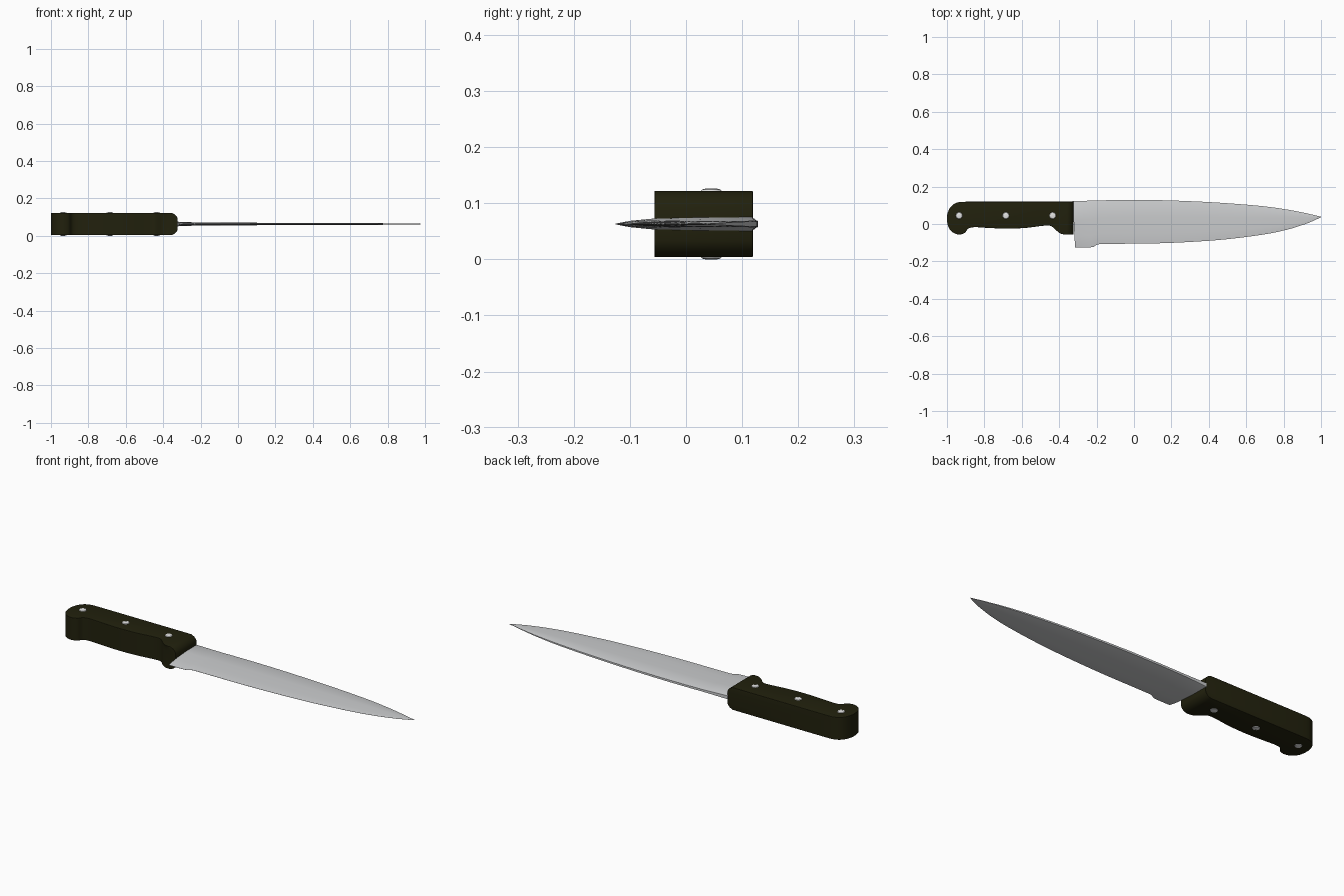
import bpy, bmesh, math

if "Cube" in bpy.data.objects:
    bpy.data.objects.remove(bpy.data.objects["Cube"])

ZC = 0.063  # middle plane of the knife


def material(name, rgb):
    m = bpy.data.materials.new(name)
    m.diffuse_color = (*rgb, 1)
    m.use_nodes = True
    m.node_tree.nodes["Principled BSDF"].inputs["Base Color"].default_value = m.diffuse_color
    return m


wood = material("dark_handle", (0.0155, 0.015, 0.004))
steel = material("blade_steel", (0.60, 0.61, 0.62))
rivet_steel = material("rivet_steel", (0.78, 0.78, 0.78))


def smooth_path(pts, n=5):
    """Catmull-Rom curve through open 2D points."""
    out = []
    for i in range(len(pts) - 1):
        p0, p1 = pts[max(i - 1, 0)], pts[i]
        p2, p3 = pts[i + 1], pts[min(i + 2, len(pts) - 1)]
        for k in range(n):
            t = k / n
            out.append(tuple(0.5 * (2 * b + (c - a) * t + (2 * a - 5 * b + 4 * c - d) * t * t
                                    + (3 * b - a - 3 * c + d) * t ** 3)
                             for a, b, c, d in zip(p0, p1, p2, p3)))
    return out + [pts[-1]]


def interp(table, x):
    for (x0, v0), (x1, v1) in zip(table, table[1:]):
        if x <= x1:
            return v0 + (v1 - v0) * max(0, (x - x0) / (x1 - x0))
    return table[-1][1]


def loft(name, rings, mat, bevel=0, angle=30):
    """Skin closed rings, cap both ends, optionally round the sharp edges."""
    bm = bmesh.new()
    rows = [[bm.verts.new(p) for p in r] for r in rings]
    n = len(rows[0])
    for a, b in zip(rows, rows[1:]):
        for i in range(n):
            j = (i + 1) % n
            bm.faces.new((a[i], a[j], b[j], b[i]))
    bm.faces.new(rows[0])
    bm.faces.new(rows[-1])
    bmesh.ops.recalc_face_normals(bm, faces=bm.faces)
    if bevel:
        sharp = [e for e in bm.edges if e.calc_face_angle(0) > math.radians(50)]
        bmesh.ops.bevel(bm, geom=sharp, offset=bevel, segments=3, profile=0.5,
                        affect='EDGES', clamp_overlap=True)
    me = bpy.data.meshes.new(name)
    bm.to_mesh(me)
    bm.free()
    ob = bpy.data.objects.new(name, me)
    bpy.context.collection.objects.link(ob)
    me.materials.append(mat)
    bpy.ops.object.select_all(action='DESELECT')
    ob.select_set(True)
    bpy.context.view_layer.objects.active = ob
    bpy.ops.object.shade_smooth_by_angle(angle=math.radians(angle))
    return ob


# Handle: side profile stacked through the thickness, front end tapering to the blade
FRONT = -0.323
profile = smooth_path([
    (-0.90, 0.119), (-0.945, 0.115), (-0.978, 0.094), (-0.996, 0.06), (-1.0, 0.025),
    (-0.993, -0.015), (-0.97, -0.044), (-0.937, -0.056), (-0.905, -0.048),
    (-0.885, -0.024), (-0.85, -0.017), (-0.78, -0.021), (-0.68, -0.025),
    (-0.58, -0.021), (-0.50, -0.011), (-0.455, -0.008), (-0.433, -0.018),
    (-0.41, -0.039), (-0.38, -0.052), (-0.352, -0.056), (FRONT, -0.056)], 4)
profile.append((FRONT, 0.119))
half = [(0.059, 0.032), (0.052, 0.016), (0.042, 0.006), (0.030, 0)]
layers = [(-z, s) for z, s in half] + [(z, s) for z, s in reversed(half)]


def squeeze(x, s):
    # slide only the front stretch of the profile back by s
    return x - s * max(0, min(1, (x + 0.41) / (FRONT + 0.41)))


loft("handle", [[(squeeze(x, s), y, ZC + z) for x, y in profile] for z, s in layers],
     wood, bevel=0.008)

# Blade: wedge sections following the spine and cutting-edge curves
spine = smooth_path([(-0.33, 0.122), (-0.1, 0.128), (0.1, 0.128), (0.3, 0.122), (0.5, 0.111),
                     (0.7, 0.094), (0.85, 0.072), (0.95, 0.051), (1.0, 0.039)])
edge = smooth_path([(-0.33, -0.125), (-0.225, -0.124), (-0.19, -0.108), (-0.1, -0.106),
                    (0.1, -0.104), (0.3, -0.096), (0.5, -0.081), (0.7, -0.055),
                    (0.82, -0.030), (0.92, 0.001), (1.0, 0.036)])
thick = [(-0.33, 0.0125), (-0.27, 0.010), (-0.19, 0.0075), (0.7, 0.005), (1.0, 0.001)]
section = [(0, 0.75), (0.02, 1), (0.4, 0.92), (0.75, 0.75), (0.9, 0.45), (1, 0.06)]
stations = [-0.328, -0.30, -0.27, -0.24, -0.225, -0.215, -0.205, -0.195, -0.18]
stations += [-0.14 + 0.04 * i for i in range(26)] + [0.92, 0.94, 0.96, 0.975, 0.99, 1.0]
rings = []
for x in stations:
    top, low, t = interp(spine, x), interp(edge, x), interp(thick, x)
    lean = 0.013 * max(0, 1 - (x + 0.328) / 0.08)  # heel slopes forward
    side = [(x + lean * f, top + (low - top) * f, w * t) for f, w in section]
    rings.append([(a, b, ZC + c) for a, b, c in side]
                 + [(a, b, ZC - c) for a, b, c in reversed(side)])
loft("blade", rings, steel, angle=35)

# Rivets: pins through the handle with low domed heads
for i, x in enumerate((-0.935, -0.685, -0.435)):
    heads = [(-0.063, 0.010), (-0.0615, 0.016), (-0.058, 0.019),
             (0.058, 0.019), (0.0615, 0.016), (0.063, 0.010)]
    loft(f"rivet_{i + 1}",
         [[(x + r * math.cos(k * math.tau / 24), 0.045 + r * math.sin(k * math.tau / 24), ZC + z)
           for k in range(24)] for z, r in heads], rivet_steel)
